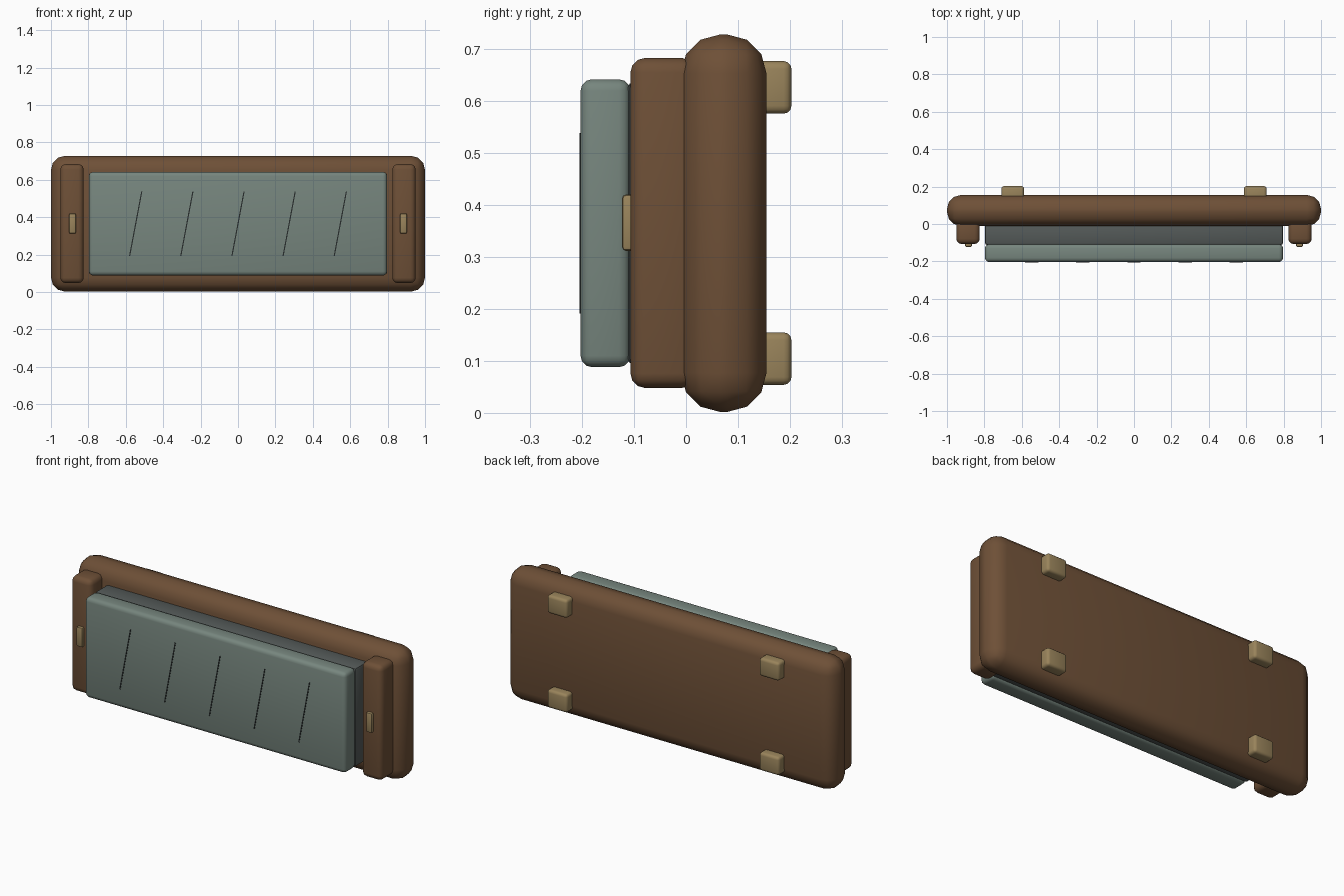
import bpy, math

if "Cube" in bpy.data.objects:
    bpy.data.objects.remove(bpy.data.objects["Cube"])


def material(name, rgb):
    m = bpy.data.materials.new(name)
    m.diffuse_color = (*rgb, 1)
    m.use_nodes = True
    m.node_tree.nodes["Principled BSDF"].inputs["Base Color"].default_value = m.diffuse_color
    return m


brown = material("brown leather", (0.156, 0.080, 0.038))
tan = material("tan brass", (0.320, 0.230, 0.105))
green = material("grey green", (0.183, 0.238, 0.209))
dark = material("dark grey", (0.088, 0.101, 0.098))
line = material("groove black", (0.02, 0.025, 0.025))


def box(name, x, y, z, mat, bevel=0.0, segments=3, tilt=0.0):
    """Rounded box from (min, max) ranges, optionally tilted about y."""
    r = (x, y, z)
    bpy.ops.mesh.primitive_cube_add(size=1, location=[(a + b) / 2 for a, b in r])
    ob = bpy.context.object
    ob.name = name
    for v in ob.data.vertices:
        for i, (a, b) in enumerate(r):
            v.co[i] *= b - a
    ob.rotation_euler.y = tilt
    ob.data.materials.append(mat)
    if bevel:
        mod = ob.modifiers.new("round", 'BEVEL')
        mod.width = bevel
        mod.segments = segments
        bpy.ops.object.modifier_apply(modifier=mod.name)
        bpy.ops.object.shade_smooth_by_angle(angle=math.radians(40))
    return ob


# backing board
box("back_board", (-1, 1), (-0.01, 0.155), (0.002, 0.728), brown, 0.075, 3)

# inner slab and front panel
box("inner_slab", (-0.797, 0.797), (-0.112, 0.0), (0.093, 0.637), dark, 0.012, 2)
box("front_panel", (-0.797, 0.797), (-0.203, -0.107), (0.088, 0.642), green, 0.022)

# slanted grooves on the panel
for i in range(5):
    cx = -0.547 + 0.2735 * i
    box("slanted_line", (cx - 0.003, cx + 0.003), (-0.205, -0.2), (0.189, 0.541),
        line, tilt=math.atan2(0.065, 0.345))

for s, side in ((-1, "left"), (1, "right")):
    def span(c, w):
        return (s * c - w / 2, s * c + w / 2)
    # side rails with small clasps
    box(side + "_rail", span(0.8875, 0.125), (-0.107, 0.02), (0.048, 0.683), brown, 0.028)
    box(side + "_clasp", span(0.885, 0.036), (-0.123, -0.09), (0.312, 0.42), tan, 0.007, 2)
    # rear pads
    for z0, level in ((0.054, "lower"), (0.576, "upper")):
        box(f"{side}_{level}_pad", span(0.648, 0.122), (0.125, 0.203), (z0, z0 + 0.101),
            tan, 0.015)
